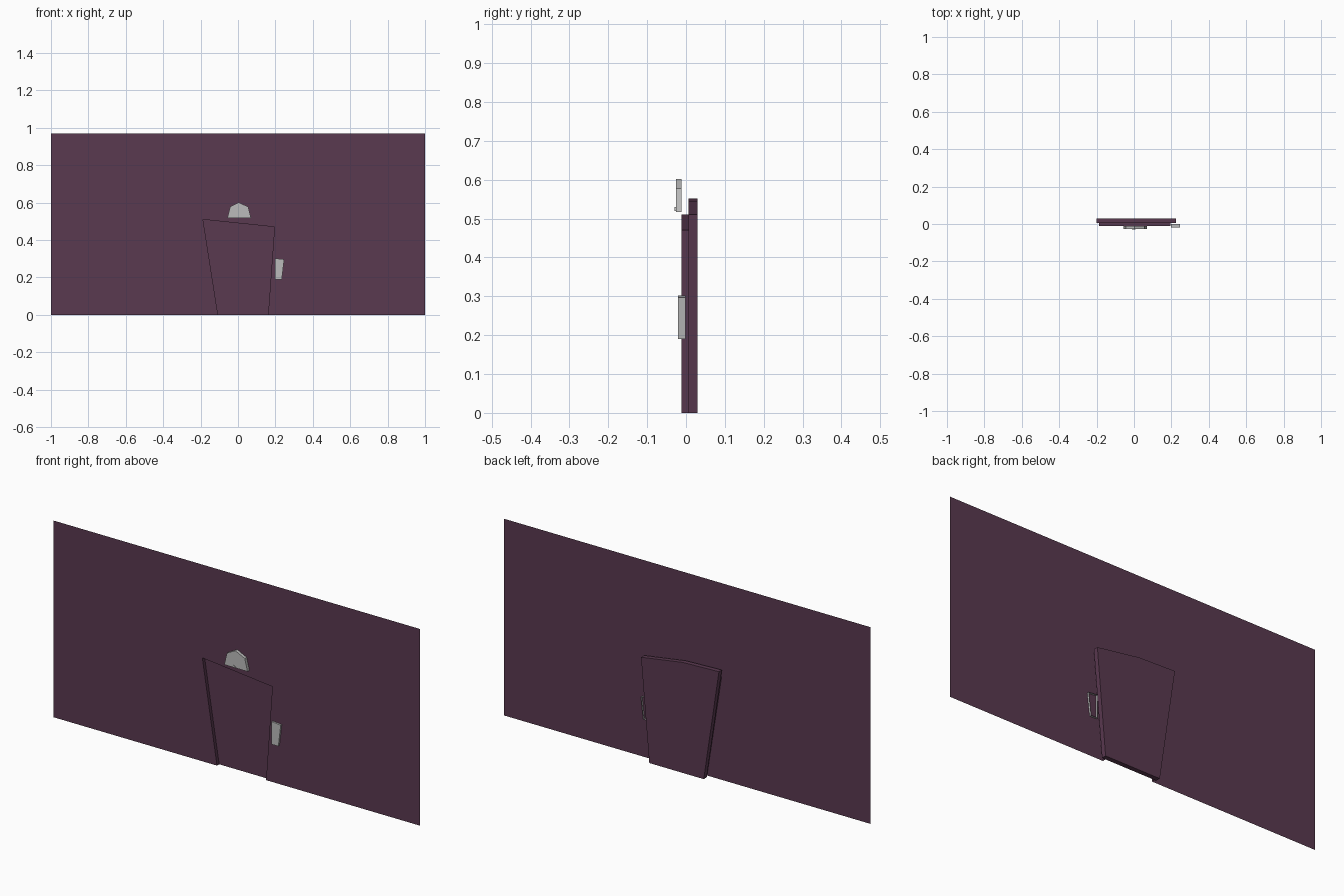
import bpy, bmesh

if "Cube" in bpy.data.objects:
    bpy.data.objects.remove(bpy.data.objects["Cube"])


def material(name, rgb):
    m = bpy.data.materials.new(name)
    m.diffuse_color = (*rgb, 1)
    m.use_nodes = True
    m.node_tree.nodes["Principled BSDF"].inputs["Base Color"].default_value = m.diffuse_color
    return m


PURPLE = material("dull_purple", (0.102, 0.041, 0.080))
GREY = material("light_grey", (0.50, 0.50, 0.50))
WALL_Y, JAMB_Y, BACK_Y = -0.011, 0.006, 0.029


def prism(name, outline, y0, y1, mat, front=True, back=True, closed=True):
    """Extrude an x/z outline (clockwise from the front) from y0 to y1."""
    bm = bmesh.new()
    a = [bm.verts.new((x, y0, z)) for x, z in outline]
    if y1 is None:
        bm.faces.new(a)
    else:
        b = [bm.verts.new((x, y1, z)) for x, z in outline]
        n = len(a)
        for i in range(n if closed else n - 1):
            j = (i + 1) % n
            bm.faces.new((a[i], a[j], b[j], b[i]))
        if front:
            bm.faces.new(a)
        if back:
            bm.faces.new(b[::-1])
        if closed:
            bmesh.ops.recalc_face_normals(bm, faces=bm.faces)
    me = bpy.data.meshes.new(name)
    bm.to_mesh(me)
    bm.free()
    me.materials.append(mat)
    ob = bpy.data.objects.new(name, me)
    bpy.context.collection.objects.link(ob)
    return ob


# Wall sheet with a crooked doorway cut into its lower edge
opening = [(-0.107, 0), (-0.187, 0.51), (0.195, 0.47), (0.161, 0)]
prism("wall", [(-1, 0)] + opening + [(1, 0), (1, 0.97), (-1, 0.97)],
      WALL_Y, None, PURPLE)

# Jambs and lintel leading back to the doors
prism("door_frame", opening, WALL_Y, JAMB_Y, PURPLE,
      front=False, back=False, closed=False)

# Two sliding door leaves meeting at a slanted seam
prism("left_door", [(-0.117, 0), (-0.2, 0.552), (-0.003, 0.545), (0.03, 0)],
      JAMB_Y, BACK_Y, PURPLE)
prism("right_door", [(0.03, 0), (-0.003, 0.545), (0.225, 0.51), (0.18, 0)],
      JAMB_Y, BACK_Y, PURPLE)

# Floor indicator above the door, with its small pointer
prism("floor_indicator", [(-0.057, 0.517), (-0.042, 0.578), (0.004, 0.602),
                          (0.055, 0.577), (0.07, 0.517)],
      -0.026, WALL_Y, GREY, back=False)
prism("indicator_pointer", [(-0.012, 0.52), (-0.004, 0.53), (0.008, 0.52)],
      -0.029, -0.025, GREY)

# Call button plate beside the door
prism("call_button_plate", [(0.198, 0.19), (0.198, 0.302),
                            (0.247, 0.297), (0.234, 0.19)],
      -0.02, -0.001, GREY, back=False)
